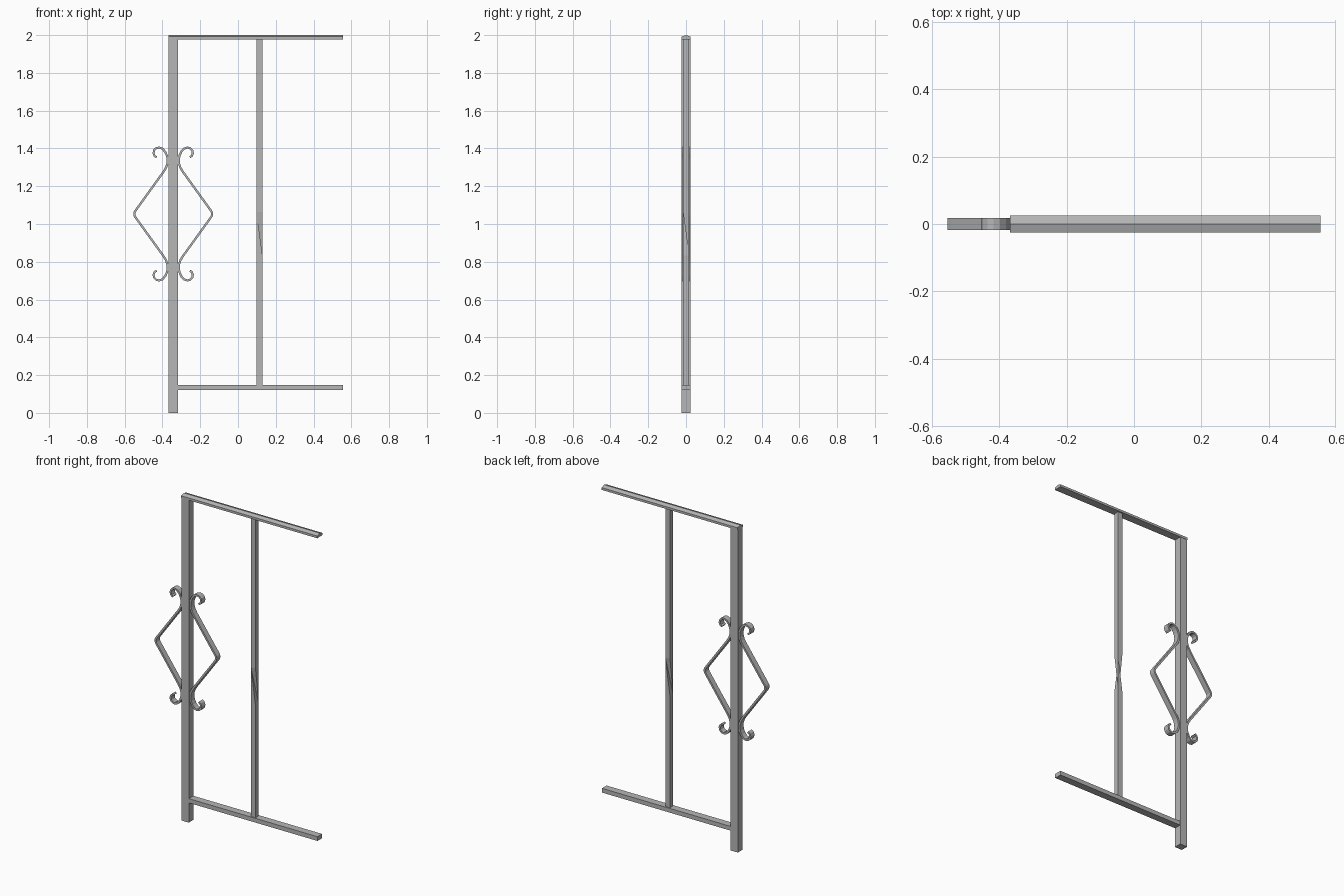
import bpy, bmesh, math

if "Cube" in bpy.data.objects:
    bpy.data.objects.remove(bpy.data.objects["Cube"])

metal = bpy.data.materials.new("grey metal")
metal.diffuse_color = (0.47, 0.47, 0.47, 1)
metal.use_nodes = True
metal.node_tree.nodes["Principled BSDF"].inputs["Base Color"].default_value = metal.diffuse_color

POST_X = -0.343
MID_Z = 1.053


def make(name, bm):
    bmesh.ops.recalc_face_normals(bm, faces=bm.faces[:])
    mesh = bpy.data.meshes.new(name)
    bm.to_mesh(mesh)
    bm.free()
    mesh.materials.append(metal)
    obj = bpy.data.objects.new(name, mesh)
    bpy.context.collection.objects.link(obj)
    return obj


def box(name, x0, x1, hy, z0, z1):
    bm = bmesh.new()
    bmesh.ops.create_cube(bm, size=1)
    for v in bm.verts:
        v.co = ((x0 + x1) / 2 + v.co.x * (x1 - x0), v.co.y * 2 * hy,
                (z0 + z1) / 2 + v.co.z * (z1 - z0))
    return make(name, bm)


# Square post and lower rail
box("post", POST_X - 0.025, POST_X + 0.025, 0.023, 0, 1.98)
box("bottom_rail", POST_X + 0.025, 0.555, 0.0225, 0.121, 0.147)

# Handrail with a shallow ridge
bm = bmesh.new()
profile = [(-0.025, 1.978), (0.025, 1.978), (0.025, 1.992), (0, 2.0), (-0.025, 1.992)]
ends = [[bm.verts.new((x, y, z)) for y, z in profile] for x in (POST_X - 0.025, 0.555)]
bm.faces.new(ends[0])
bm.faces.new(ends[1])
for i in range(5):
    j = (i + 1) % 5
    bm.faces.new((ends[0][i], ends[0][j], ends[1][j], ends[1][i]))
make("top_rail", bm)

# Twisted baluster: a quarter turn per segment, the middle one pinched
bm = bmesh.new()
SEGMENTS, Z0, Z1, HALF = 8, 0.147, 1.978, 0.0155
corners = [(-1, -1), (1, -1), (1, 1), (-1, 1)]
rings = [[bm.verts.new((0.114 + HALF * cx, HALF * cy, Z0 + (Z1 - Z0) * k / SEGMENTS))
          for cx, cy in corners] for k in range(SEGMENTS + 1)]
bm.faces.new(rings[0])
bm.faces.new(rings[-1])
for k in range(SEGMENTS):
    low, high = rings[k], rings[k + 1]
    for i in range(4):
        a, b = low[i], low[(i + 1) % 4]
        c, d = high[i], high[i - 1]
        if k == 3 and i % 2:
            bm.faces.new((a, b, d))
            bm.faces.new((b, c, d))
        else:
            bm.faces.new((a, b, c))
            bm.faces.new((a, c, d))
make("twisted_baluster", bm)

# Scroll centreline: upper half as (distance from post centre, height above middle)
half = [(0.088, 0.300), (0.099, 0.308), (0.104, 0.322), (0.101, 0.337), (0.090, 0.348),
        (0.075, 0.352), (0.058, 0.346), (0.043, 0.330), (0.033, 0.308), (0.029, 0.288),
        (0.031, 0.266), (0.038, 0.245), (0.052, 0.222), (0.066, 0.203),
        (0.198, 0.020), (0.204, 0.010)]
path = half + [(0.206, 0.0)] + [(u, -w) for u, w in reversed(half)]


def scroll(name, side, thick=0.0115, hy=0.0175):
    bm = bmesh.new()
    rows = []
    for i, (u, w) in enumerate(path):
        p, q = path[max(i - 1, 0)], path[min(i + 1, len(path) - 1)]
        du, dw = q[0] - p[0], q[1] - p[1]
        length = math.hypot(du, dw)
        nu, nw = -dw / length * thick / 2, du / length * thick / 2
        rows.append([bm.verts.new((POST_X + side * (u + s * nu), y, MID_Z + w + s * nw))
                     for s, y in ((-1, -hy), (1, -hy), (1, hy), (-1, hy))])
    for a, b in zip(rows, rows[1:]):
        for i in range(4):
            j = (i + 1) % 4
            bm.faces.new((a[i], a[j], b[j], b[i]))
    bm.faces.new(rows[0])
    bm.faces.new(rows[-1])
    make(name, bm)


# Mirrored pair of flat-bar scrolls
scroll("right_scroll", 1)
scroll("left_scroll", -1)
